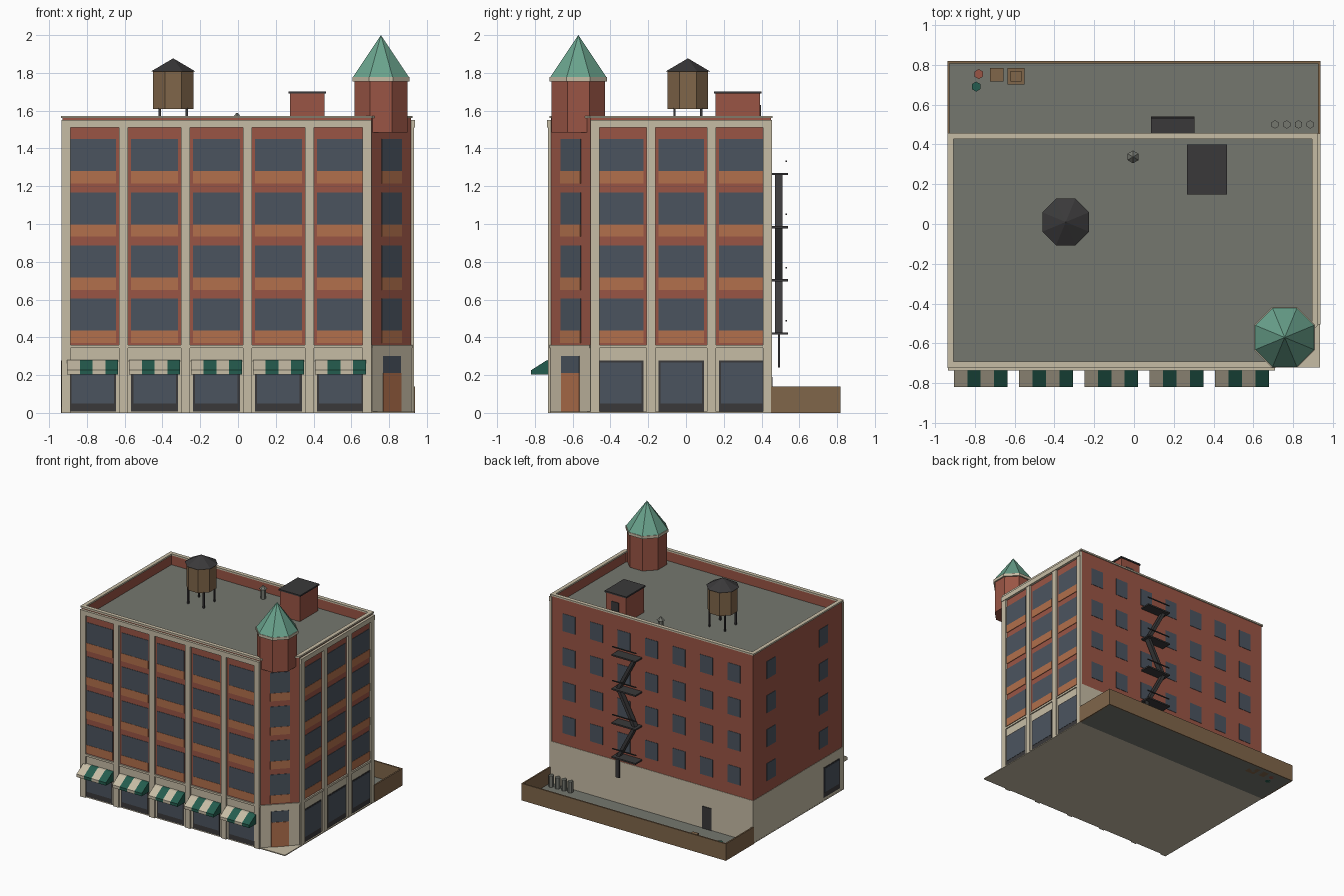
import bpy, bmesh, math
from mathutils import Vector, Matrix

if "Cube" in bpy.data.objects:
    bpy.data.objects.remove(bpy.data.objects["Cube"])

# ---- colours ----
def lin(c):
    c /= 255
    return c / 12.92 if c <= 0.04045 else ((c + 0.055) / 1.055) ** 2.4

COLOURS = {"brick": (154, 85, 69), "cream": (198, 188, 165), "terracotta": (178, 112, 76),
           "glass": (75, 84, 95), "dark_iron": (58, 57, 58), "roof_grey": (117, 119, 111),
           "wood": (128, 102, 74), "copper_green": (106, 163, 141), "awning_green": (36, 92, 78)}
MATS = {}
for n, c in COLOURS.items():
    MATS[n] = bpy.data.materials.new(n)
    MATS[n].diffuse_color = [lin(v) for v in c] + [1]

parts = {}

def part(name, mat):
    if name not in parts:
        parts[name] = (bmesh.new(), mat)
    return parts[name][0]

# ---- helpers: every solid is a polygon pushed along a vector ----
def extrude(name, mat, pts, vec):
    bm, vec = part(name, mat), Vector(vec)
    a = [bm.verts.new(p) for p in pts]
    b = [bm.verts.new(Vector(p) + vec) for p in pts]
    bm.faces.new(a)
    bm.faces.new(b[::-1])
    for i in range(len(a)):
        j = (i + 1) % len(a)
        bm.faces.new((a[i], b[i], b[j], a[j]))

def prism(name, mat, poly, z0, z1):
    extrude(name, mat, [(x, y, z0) for x, y in poly], (0, 0, z1 - z0))

def block(name, mat, x0, x1, y0, y1, z0, z1):
    prism(name, mat, [(x0, y0), (x1, y0), (x1, y1), (x0, y1)], z0, z1)

def drum(name, mat, x, y, z0, z1, r0, r1, n=8, turn=0.0):
    m = Matrix.Translation((x, y, (z0 + z1) / 2)) @ Matrix.Rotation(turn, 4, 'Z')
    bmesh.ops.create_cone(part(name, mat), cap_ends=True, segments=n, radius1=r0,
                          radius2=r1, depth=z1 - z0, matrix=m)

def offset(poly, d):
    out = []
    for i, p in enumerate(poly):
        p, a, b = Vector(p), Vector(poly[i - 1]), Vector(poly[(i + 1) % len(poly)])
        e, f = (p - a).normalized(), (b - p).normalized()
        n, m = Vector((e.y, -e.x)), Vector((f.y, -f.x))
        out.append(tuple(p + (n + m) * d / (1 + n.dot(m))))
    return out

def ring(name, mat, outer, inner, z0, z1):
    bm, k = part(name, mat), len(outer)
    v = [[bm.verts.new((x, y, z)) for x, y in poly]
         for poly, z in ((outer, z0), (outer, z1), (inner, z1), (inner, z0))]
    for s in range(4):
        p, q = v[s], v[(s + 1) % 4]
        for i in range(k):
            j = (i + 1) % k
            bm.faces.new((p[i], p[j], q[j], q[i]))

# a wall is origin, direction along it, outward direction
H = math.sqrt(0.5)
FRONT = ((0, -0.715), (1, 0), (0, -1))
RIGHT = ((0.917, 0), (0, 1), (1, 0))
CORNER = ((0.812, -0.61), (H, H), (H, -H))
BACK = ((0, 0.45), (1, 0), (0, 1))
LEFT = ((-0.93, 0), (0, 1), (-1, 0))

def panel(name, mat, wall, u, w, z0, z1, d):
    o, t, n = (Vector(v) for v in wall)
    a, b = o + t * (u - w / 2), o + t * (u + w / 2)
    prism(name, mat, [a - n * .003, b - n * .003, b + n * d, a + n * d], z0, z1)

# ---- main body ----
PLAN = [(-0.93, -0.715), (0.707, -0.715), (0.917, -0.505), (0.917, 0.45), (-0.93, 0.45)]
DECK, TOP = 1.475, 1.56
block("base_slab", "cream", -0.934, 0.934, -0.72, 0.45, 0, 0.008)
prism("ground_storey", "cream", offset(PLAN, 0.003), 0.008, 0.355)
prism("brick_walls", "brick", PLAN, 0.355, DECK)
ring("parapet", "brick", PLAN, offset(PLAN, -0.018), DECK, TOP)
ring("parapet_cap", "cream", offset(PLAN, 0.008), offset(PLAN, -0.024), TOP, 1.573)
prism("roof_deck", "roof_grey", offset(PLAN, -0.017), DECK - 0.01, DECK + 0.005)

# cornices and sill courses on the two street sides
for wall, a, b in ((FRONT, -0.934, 0.707), (RIGHT, -0.505, 0.454)):
    panel("cornice", "cream", wall, (a + b) / 2, b - a, 1.51, 1.55, 0.02)
    panel("sill_course", "cream", wall, (a + b) / 2, b - a, 0.343, 0.36, 0.012)
panel("sill_course", "cream", CORNER, 0, 0.3, 0.343, 0.36, 0.008)

# ---- street bays: windows, spandrels, shopfronts, pilasters ----
FLOORS = [0.435 + 0.2815 * i for i in range(4)]

def window_stack(wall, u, w):
    for z in FLOORS:
        panel("windows", "glass", wall, u, w, z, z + 0.17, 0.003)
        panel("spandrels", "terracotta", wall, u, w, z - 0.065, z, 0.005)

def shopfront(wall, u, w, z0=0.008):
    panel("shop_frames", "dark_iron", wall, u, w, z0, 0.278, 0.006)
    panel("shop_glass", "glass", wall, u, w - 0.022, z0 + 0.042, 0.268, 0.008)

def bays(wall, start, pitch, count, w):
    end = start + pitch * count
    for i in range(count + 1):
        u = min(max(start + pitch * i, start + 0.0235), end - 0.0235)
        panel("pilasters", "cream", wall, u, 0.047, 0, 1.515, 0.016)
    for i in range(count):
        u = start + pitch * (i + 0.5)
        window_stack(wall, u, w)
        shopfront(wall, u, w)

bays(FRONT, -0.934, 0.328, 5, 0.247)
bays(RIGHT, -0.505, 0.32, 3, 0.24)

# chamfered corner entrance
window_stack(CORNER, 0, 0.15)
panel("corner_door", "terracotta", CORNER, 0, 0.135, 0.008, 0.21, 0.007)
panel("corner_transom", "glass", CORNER, 0, 0.135, 0.212, 0.302, 0.006)

# plain back and left walls
for z in FLOORS:
    for i in range(7):
        panel("back_windows", "glass", BACK, -0.756 + 0.252 * i, 0.115, z + 0.015, z + 0.16, 0.003)
    for y in (-0.47, 0.215):
        panel("side_windows", "glass", LEFT, y, 0.115, z + 0.015, z + 0.16, 0.003)
panel("back_door", "dark_iron", BACK, -0.51, 0.085, 0.008, 0.19, 0.008)
shopfront(LEFT, -0.57, 0.21, 0.03)

# ---- striped awnings ----
PROFILE = [(-0.712, 0.282), (-0.738, 0.278), (-0.82, 0.226), (-0.82, 0.202), (-0.712, 0.202)]
for i in range(5):
    for s in range(4):
        x = -0.77 + 0.328 * i - 0.135 + 0.0675 * s
        kind = "green" if s % 2 else "cream"
        extrude("awning_" + kind, "awning_green" if s % 2 else "cream",
                [(x, y, z) for y, z in PROFILE], (0.0675, 0, 0))

# ---- corner turret ----
T, F = math.pi / 8, 1 / math.cos(math.pi / 8)
tx, ty = 0.757, -0.57
drum("turret", "brick", tx, ty, 1.485, 1.76, 0.141 * F, 0.141 * F, turn=T)
drum("turret_ring", "cream", tx, ty, 1.755, 1.778, 0.152 * F, 0.152 * F, turn=T)
drum("turret_roof", "copper_green", tx, ty, 1.778, 2.0, 0.148 * F, 0, turn=T)

# ---- water tank ----
wx, wy = -0.343, 0.01
for sx in (-1, 1):
    for sy in (-1, 1):
        x, y = wx + 0.071 * sx, wy + 0.071 * sy
        block("tank_legs", "dark_iron", x - .006, x + .006, y - .006, y + .006, DECK, 1.615)
drum("tank", "wood", wx, wy, 1.61, 1.81, 0.107 * F, 0.107 * F, turn=T)
drum("tank_roof", "dark_iron", wx, wy, 1.808, 1.877, 0.117 * F, 0, turn=T)

# ---- stair house and vent ----
block("stair_house", "brick", 0.275, 0.458, 0.155, 0.392, DECK, 1.69)
block("stair_house_roof", "dark_iron", 0.267, 0.466, 0.148, 0.4, 1.69, 1.702)
block("stair_house_door", "dark_iron", 0.34, 0.41, 0.385, 0.397, DECK, 1.63)
drum("roof_vent", "roof_grey", -0.005, 0.337, DECK, 1.56, 0.02, 0.02, 6)
drum("roof_vent_cap", "roof_grey", -0.005, 0.337, 1.56, 1.588, 0.032, 0.004, 6)

# ---- fire escape ----
LEVELS = [0.42 + 0.2815 * i for i in range(4)]
for i, z in enumerate(LEVELS):
    block("escape_landings", "dark_iron", 0.085, 0.305, 0.452, 0.54, z - 0.006, z + 0.006)
    block("escape_rails", "dark_iron", 0.085, 0.305, 0.527, 0.534, z + 0.064, z + 0.072)
    if i < 3:
        low, high = (0.27, 0.12) if i % 2 == 0 else (0.12, 0.27)
        extrude("escape_stairs", "dark_iron",
                [(low - .014, 0.47, z), (low + .014, 0.47, z),
                 (high + .014, 0.47, LEVELS[i + 1]), (high - .014, 0.47, LEVELS[i + 1])],
                (0, 0.042, 0))
block("escape_ladder", "dark_iron", 0.265, 0.3, 0.487, 0.497, 0.24, 0.42)

# ---- back yard ----
block("yard_floor", "roof_grey", -0.93, 0.93, 0.45, 0.81, 0, 0.008)
block("yard_fence", "wood", -0.938, 0.936, 0.806, 0.818, 0, 0.14)
for x in (-0.938, 0.924):
    block("yard_fence", "wood", x, x + 0.012, 0.45, 0.806, 0, 0.14)
for x in (0.708, 0.767, 0.826, 0.885):
    drum("bins", "roof_grey", x, 0.5, 0, 0.1, 0.021, 0.021, 6)
drum("red_barrel", "brick", -0.78, 0.753, 0, 0.07, 0.025, 0.025, 6)
drum("green_barrel", "awning_green", -0.793, 0.69, 0, 0.07, 0.025, 0.025, 6)
block("crates", "wood", -0.724, -0.656, 0.716, 0.784, 0, 0.06)
block("crates", "wood", -0.636, -0.55, 0.7, 0.784, 0, 0.06)
block("crates", "wood", -0.62, -0.566, 0.716, 0.768, 0.06, 0.105)

# ---- turn every part into an object ----
for name, (bm, mat) in parts.items():
    bmesh.ops.recalc_face_normals(bm, faces=bm.faces)
    me = bpy.data.meshes.new(name)
    bm.to_mesh(me)
    bm.free()
    me.materials.append(MATS[mat])
    bpy.context.collection.objects.link(bpy.data.objects.new(name, me))

for m in bpy.data.materials:
    if m.users and not m.is_grease_pencil:
        m.use_nodes = True
        m.node_tree.nodes["Principled BSDF"].inputs["Base Color"].default_value = m.diffuse_color
